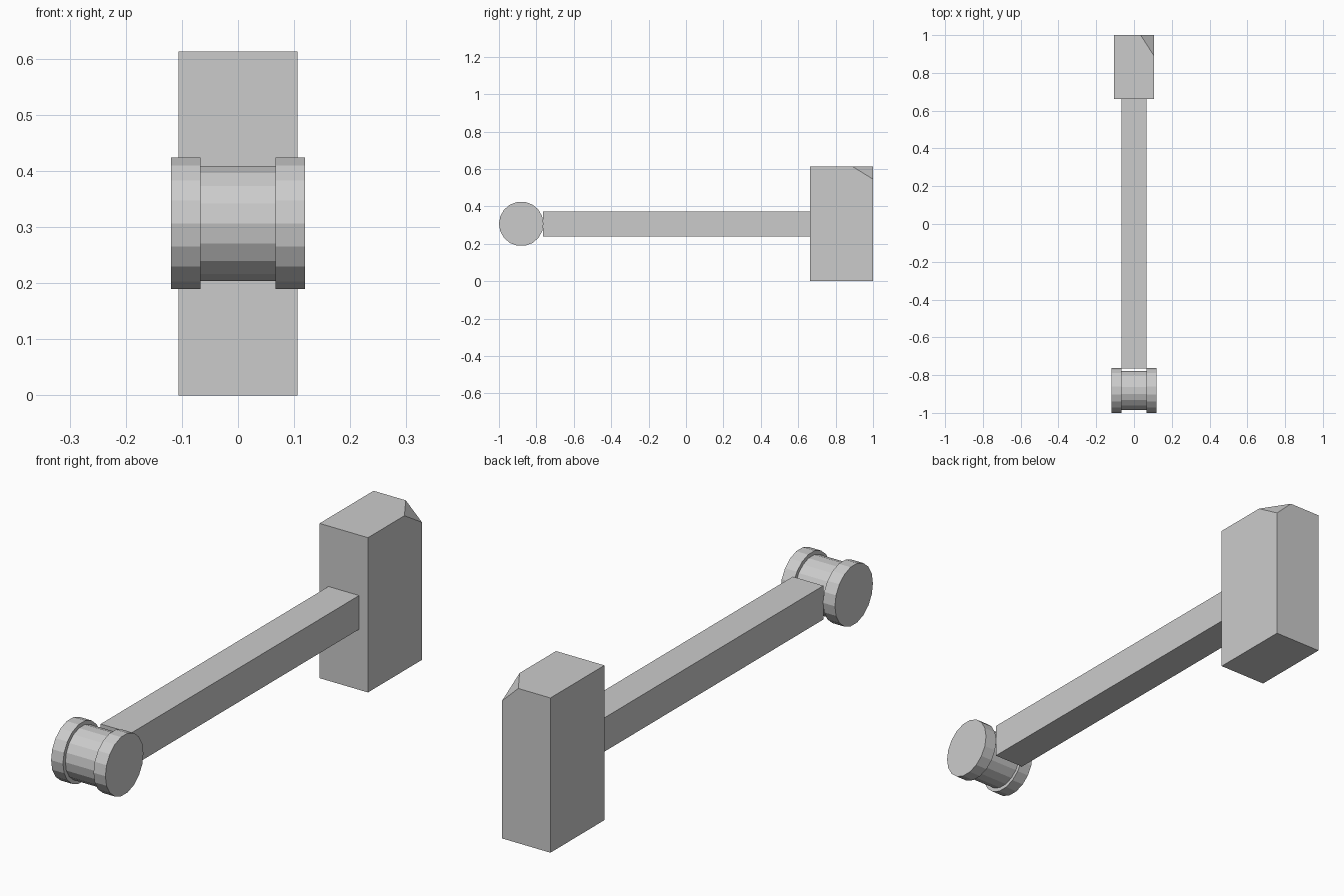
import bpy, bmesh
from math import radians
from mathutils import Matrix, Vector

if "Cube" in bpy.data.objects:
    bpy.data.objects.remove(bpy.data.objects["Cube"])

MID_Z = 0.3065


def finish(name, bm):
    bmesh.ops.recalc_face_normals(bm, faces=bm.faces)
    mesh = bpy.data.meshes.new(name)
    bm.to_mesh(mesh)
    bm.free()
    obj = bpy.data.objects.new(name, mesh)
    bpy.context.collection.objects.link(obj)
    return obj


def box_bm(lo, hi):
    lo, hi = Vector(lo), Vector(hi)
    bm = bmesh.new()
    bmesh.ops.create_cube(bm, size=1, matrix=Matrix.Translation((lo + hi) / 2)
                          @ Matrix.Diagonal((*(hi - lo), 1)))
    return bm


def drum(name, x0, x1, radius):
    # 18-sided cylinder along x, with a vertex pointing to the front
    bm = bmesh.new()
    bmesh.ops.create_cone(bm, cap_ends=True, segments=18, radius1=radius,
                          radius2=radius, depth=x1 - x0)
    axis = Matrix.Rotation(radians(90), 4, 'Y')
    bm.transform(axis)
    # put a vertex exactly on the -y side
    if min(v.co.y for v in bm.verts) > -radius * 0.999:
        bm.transform(Matrix.Rotation(radians(10), 4, 'X'))
    bm.transform(Matrix.Translation(((x0 + x1) / 2, -0.881, MID_Z)))
    return finish(name, bm)


# Head block with one corner sliced off
bm = box_bm((-0.106, 0.662, 0), (0.106, 1, 0.613))
a, b, c = Vector((0.035, 1, 0.613)), Vector((0.106, 0.89, 0.613)), Vector((0.106, 1, 0.545))
normal = (b - a).cross(c - a).normalized()
if normal.x < 0:
    normal = -normal
cut = bmesh.ops.bisect_plane(bm, geom=bm.verts[:] + bm.edges[:] + bm.faces[:],
                             plane_co=a, plane_no=normal, clear_outer=True)
bmesh.ops.contextual_create(
    bm, geom=[e for e in cut['geom_cut'] if isinstance(e, bmesh.types.BMEdge)])
finish("head_block", bm)

# Square shaft
finish("shaft", box_bm((-0.067, -0.764, MID_Z - 0.067), (0.067, 0.662, MID_Z + 0.067)))

# Spool end: core and two flanges
drum("spool_core", -0.067, 0.067, 0.104)
drum("spool_flange_left", -0.119, -0.067, 0.119)
drum("spool_flange_right", 0.067, 0.119, 0.119)
